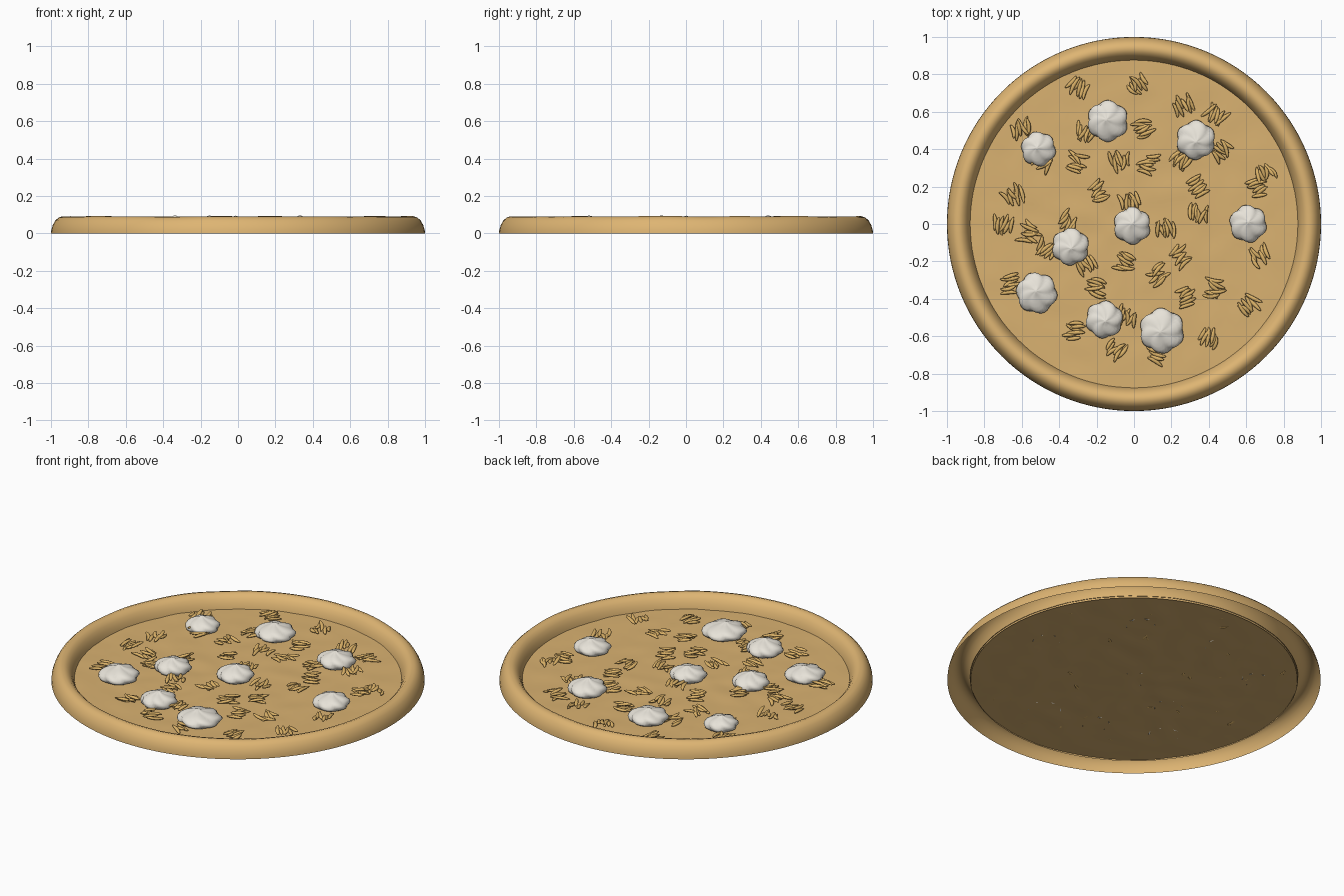
import bpy
import bmesh
import random
from math import sin, cos, pi, radians
from mathutils import Matrix, Vector, noise

random.seed(4)
cube = bpy.data.objects.get("Cube")
if cube:
    bpy.data.objects.remove(cube, do_unlink=True)


def material(name, color):
    mat = bpy.data.materials.new(name)
    mat.use_nodes = True
    mat.diffuse_color = (*color, 1)
    mat.node_tree.nodes["Principled BSDF"].inputs["Base Color"].default_value = (*color, 1)
    return mat


pastry = material("baked pastry", (0.73, 0.46, 0.17))
custard = material("golden custard", (0.70, 0.445, 0.165))
toasted = material("toasted almond", (0.72, 0.45, 0.14))
cream = material("whipped cream", (0.80, 0.765, 0.69))


def finish(bm, name, mat):
    mesh = bpy.data.meshes.new(name)
    bm.to_mesh(mesh)
    bm.free()
    mesh.materials.append(mat)
    obj = bpy.data.objects.new(name, mesh)
    bpy.context.collection.objects.link(obj)
    for poly in mesh.polygons:
        poly.use_smooth = True
    return obj


def loft(bm, rows, segments, point, tip=None):
    """Skin rings of points from the outside inward, closed by an optional tip."""
    rings = [[bm.verts.new(point(row, 2 * pi * j / segments)) for j in range(segments)]
             for row in rows]
    for a, b in zip(rings, rings[1:]):
        for j in range(segments):
            k = (j + 1) % segments
            bm.faces.new((a[j], a[k], b[k], b[j]))
    if tip is not None:
        top = bm.verts.new(tip)
        last = rings[-1]
        for j in range(segments):
            bm.faces.new((last[j], last[(j + 1) % segments], top))


# Crust: hollow rolled rim with a slightly uneven height
rim = [(1, 0), (0.998, 0.02), (0.99, 0.045), (0.977, 0.068), (0.96, 0.084),
       (0.938, 0.091), (0.916, 0.084), (0.898, 0.066), (0.886, 0.044),
       (0.878, 0.022), (0.874, 0.004)]


def rim_point(row, a):
    r, z = row
    wave = noise.noise(Vector((cos(a) * 4, sin(a) * 4, 0)))
    return r * cos(a), r * sin(a), z * (1 + 0.05 * wave)


bm = bmesh.new()
loft(bm, rim, 128, rim_point)
finish(bm, "crust", pastry)


# Filling: gently rippled disc
def filling_point(r, a):
    x, y = r * cos(a), r * sin(a)
    return x, y, 0.013 + 0.004 * noise.noise(Vector((x * 9, y * 9, 1)))


bm = bmesh.new()
loft(bm, [0.88 * (1 - i / 24) for i in range(24)], 96, filling_point, (0, 0, 0.013))
finish(bm, "filling", custard)

# Cream dollops: x, y, radius
dollops = [(-.14, .55, .11), (-.51, .4, .093), (.33, .45, .105), (-.01, -.01, .1),
           (.61, 0, .1), (-.34, -.12, .1), (-.52, -.37, .11), (-.16, -.51, .1),
           (.15, -.57, .12)]
swirl = [(0.8, 0), (0.95, 0.12), (1, 0.27), (0.97, 0.43), (0.86, 0.58), (0.7, 0.69),
         (0.52, 0.78), (0.35, 0.84), (0.2, 0.9), (0.08, 0.97)]


def add_dollop(index, x, y, size):
    turn = random.uniform(0, pi)
    height = 0.083 + random.uniform(-0.004, 0.004)
    lean = random.uniform(0, 2 * pi)

    def swirl_point(row, a):
        r, h = row
        ridge = abs(sin(3 * (a + turn + 1.1 * h)))
        rr = size * r * (0.86 + 0.16 * ridge)
        push = 0.012 * h * h
        z = h * height + 0.005 * ridge * (1 - h)
        return rr * cos(a) + push * cos(lean), rr * sin(a) + push * sin(lean), z

    bm = bmesh.new()
    tip = (0.012 * cos(lean), 0.012 * sin(lean), height)
    loft(bm, swirl, 48, swirl_point, tip)
    finish(bm, f"cream_dollop_{index}", cream).location = (x, y, 0.011)


for i, dollop in enumerate(dollops, 1):
    add_dollop(i, *dollop)

# Almond slivers: small piles at x, y, facing in tens of degrees
piles = [(-.3, .73, 6), (.02, .74, 12), (.26, .64, 12), (.43, .57, 6), (-.6, .5, 11),
         (-.26, .49, 7), (.05, .51, 1), (-.31, .33, 15), (-.49, .34, 5), (-.08, .34, 10),
         (.08, .32, 17), (.25, .34, 6), (.47, .39, 13), (.7, .28, 11), (-.64, .15, 12),
         (-.19, .17, 4), (.34, .2, 5), (.65, .19, 3), (.34, .06, 8), (-.7, 0, 7),
         (-.56, -.05, 16), (-.35, .01, 5), (.17, -.03, 10), (.67, -.17, 13),
         (-.04, -.21, 15), (.25, -.17, 4), (-.26, -.21, 12), (-.47, -.14, 6),
         (.13, -.27, 3), (-.66, -.32, 1), (-.2, -.34, 17), (.28, -.39, 2),
         (.43, -.35, 16), (.61, -.43, 13), (-.32, -.57, 17), (-.04, -.5, 7),
         (-.1, -.67, 5), (.12, -.69, 16), (.41, -.6, 6), (-.02, .12, 11)]


def add_sliver(bm, x, y, z, heading):
    length = random.uniform(0.038, 0.055)
    bend = random.uniform(-0.012, 0.012)
    made = bmesh.ops.create_uvsphere(bm, u_segments=8, v_segments=8, radius=1)["verts"]
    place = (Matrix.Translation((x, y, z))
             @ Matrix.Rotation(heading, 4, "Z")
             @ Matrix.Rotation(random.uniform(-0.2, 0.2), 4, "Y"))
    for v in made:
        # the long axis runs along x and curves sideways
        u, s, t = v.co.z, v.co.x, v.co.y
        v.co = place @ Vector((u * length, s * 0.011 + bend * u * u, t * 0.008))


bm = bmesh.new()
for x, y, facing in piles:
    for n in range(6):
        heading = radians(facing * 10) + random.uniform(-0.4, 0.4)
        across = (n - 2.5) * 0.017
        along = random.uniform(-0.02, 0.02)
        a = radians(facing * 10)
        add_sliver(bm, x + along * cos(a) - across * sin(a),
                   y + along * sin(a) + across * cos(a),
                   0.02 + random.uniform(0, 0.02), heading)
bmesh.ops.recalc_face_normals(bm, faces=bm.faces)
finish(bm, "almond_slivers", toasted)
